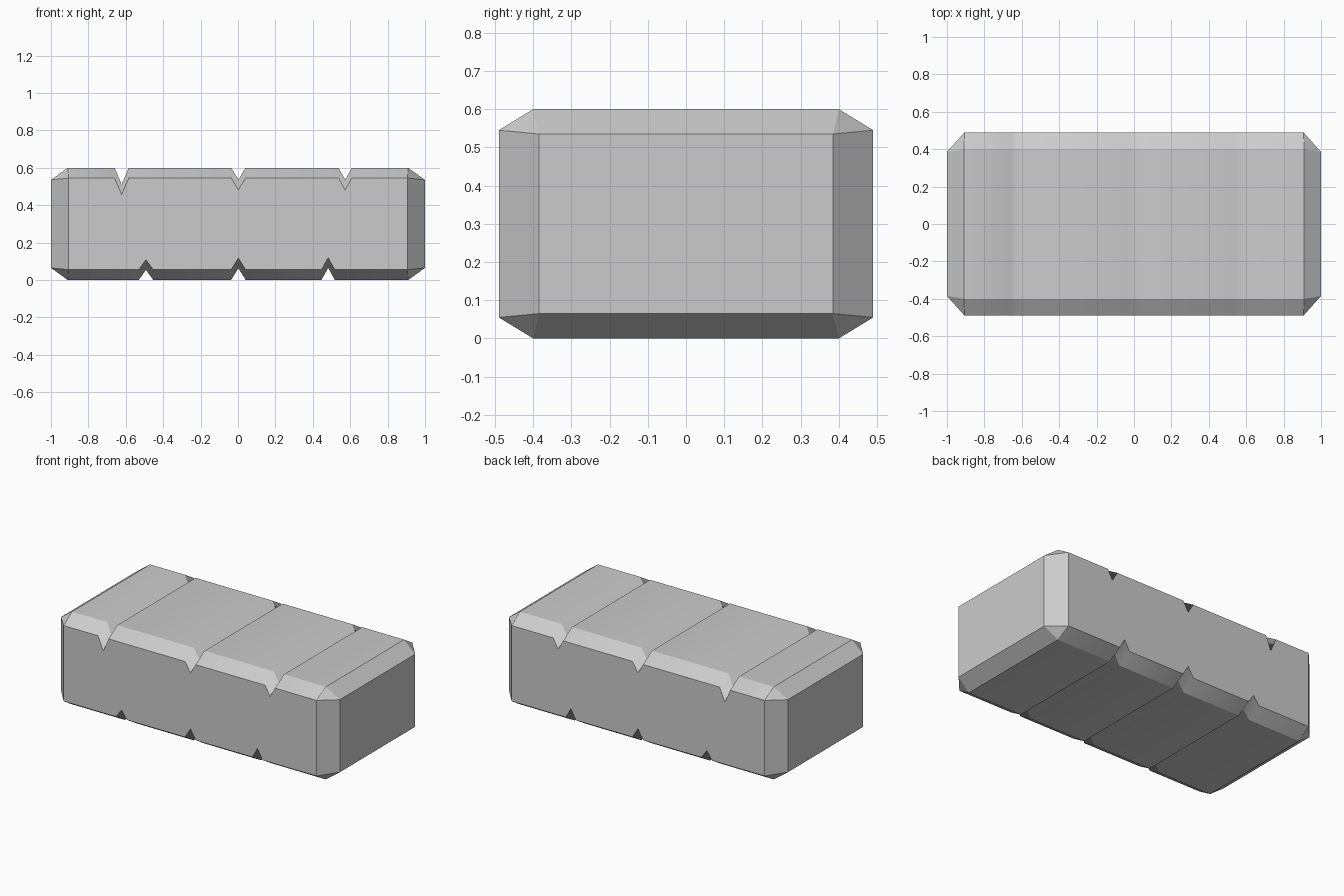
import bpy, bmesh

if "Cube" in bpy.data.objects:
    bpy.data.objects.remove(bpy.data.objects["Cube"])

# Groove data: (x, half width, depth)
TOP = [(-0.622, 0.038, 0.088), (0.002, 0.038, 0.064), (0.573, 0.036, 0.064)]
BOTTOM = [(-0.492, 0.039, 0.054), (0.002, 0.039, 0.063), (0.482, 0.036, 0.065)]
FACE_X, FACE_Z = 0.906, 0.055      # corner of front/back faces
CAP_X, CAP_Y = 0.91, 0.40          # corner of top/bottom faces
END_Y, END_Z = 0.385, 0.065        # corner of end faces
HEIGHT, HALF_Y = 0.6, 0.49


def edge_profile(grooves, half_x, z, direction):
    """Notched edge running from -x to +x."""
    pts = [(-half_x, z)]
    for x, w, d in grooves:
        pts += [(x - w, z), (x, z + direction * d), (x + w, z)]
    return pts + [(half_x, z)]


bm = bmesh.new()
smooth = []
rings, ends = {}, {}

# Notched rows of points along the top and bottom
for name, grooves, z0, d in (("top", TOP, HEIGHT, -1), ("bottom", BOTTOM, 0, 1)):
    rows = []
    for y, hx, inset in ((-HALF_Y, FACE_X, FACE_Z), (-CAP_Y, CAP_X, 0),
                         (CAP_Y, CAP_X, 0), (HALF_Y, FACE_X, FACE_Z)):
        rows.append([bm.verts.new((x, y, z))
                     for x, z in edge_profile(grooves, hx, z0 + d * inset, d)])
    rings[name] = rows
    for sx in (-1, 1):
        for sy in (-1, 1):
            ends[name, sx, sy] = bm.verts.new((sx, sy * END_Y, z0 + d * END_Z))
    # Grooved top/bottom face and its long chamfers
    for strip, (a, b) in enumerate(zip(rows, rows[1:])):
        for i in range(len(a) - 1):
            f = bm.faces.new((a[i], a[i + 1], b[i + 1], b[i]))
            f.smooth = True
            smooth.append((f, (name, strip)))
    # End chamfers and corner triangles
    for sx, k in ((-1, 0), (1, -1)):
        e0, e1 = ends[name, sx, -1], ends[name, sx, 1]
        bm.faces.new((rows[1][k], rows[2][k], e1, e0))
        bm.faces.new((rows[0][k], rows[1][k], e0))
        bm.faces.new((rows[3][k], rows[2][k], e1))

# Front and back faces, end faces and upright chamfers
for r in (0, 3):
    bm.faces.new(rings["top"][r] + rings["bottom"][r][::-1])
for sx, k in ((-1, 0), (1, -1)):
    bm.faces.new((ends["top", sx, -1], ends["top", sx, 1],
                  ends["bottom", sx, 1], ends["bottom", sx, -1]))
    for sy, r in ((-1, 0), (1, 3)):
        bm.faces.new((rings["top"][r][k], ends["top", sx, sy],
                      ends["bottom", sx, sy], rings["bottom"][r][k]))

# Smooth only along each grooved strip
strip_of = dict(smooth)
for e in bm.edges:
    a, b = (strip_of.get(f) for f in e.link_faces)
    e.smooth = a is not None and a == b
bmesh.ops.recalc_face_normals(bm, faces=bm.faces[:])

mesh = bpy.data.meshes.new("stone_block")
bm.to_mesh(mesh)
bm.free()
block = bpy.data.objects.new("stone_block", mesh)
bpy.context.collection.objects.link(block)
mod = block.modifiers.new("weighted_normals", "WEIGHTED_NORMAL")
mod.keep_sharp = True
